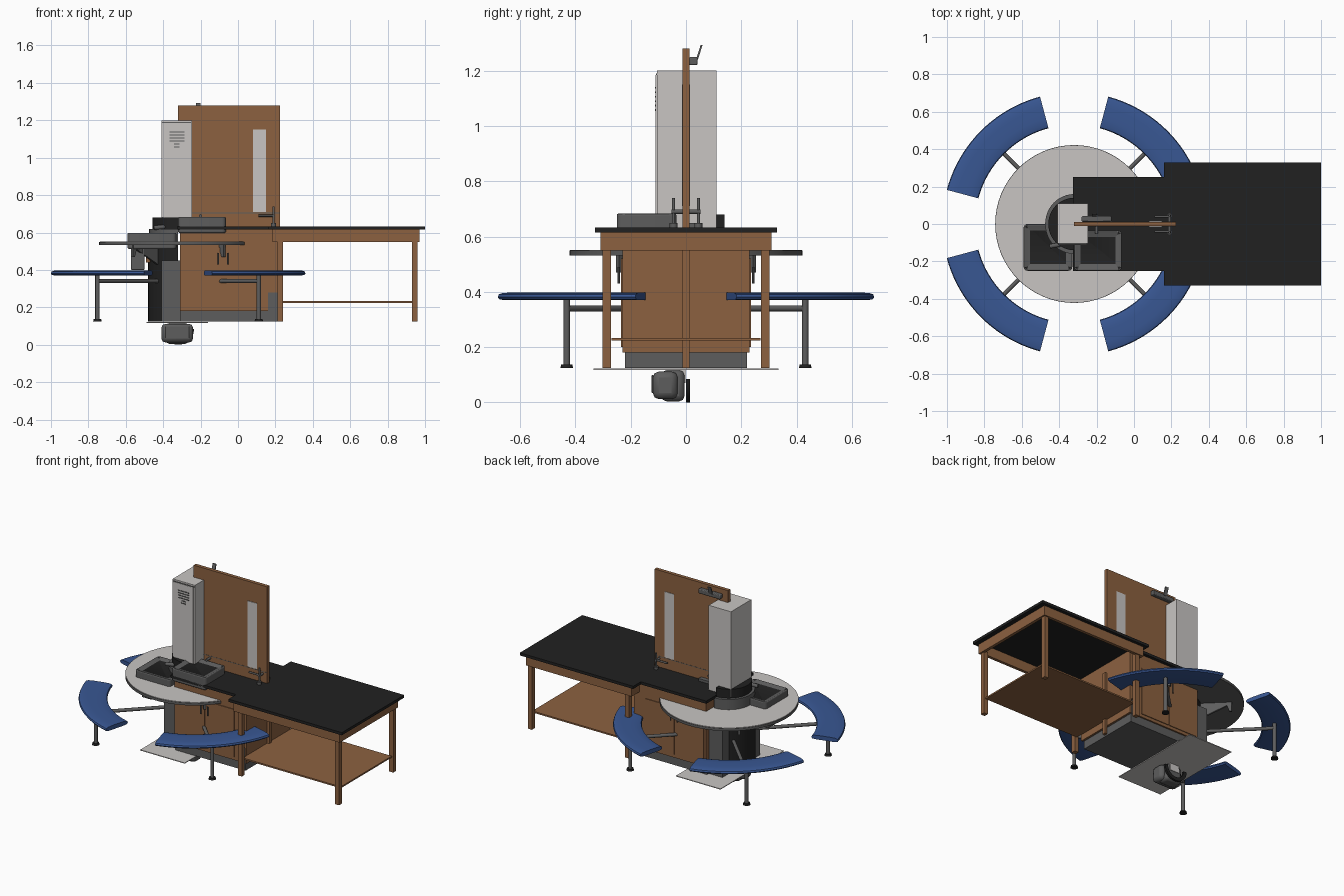
import bpy, bmesh, math
from mathutils import Vector

if "Cube" in bpy.data.objects:
    bpy.data.objects.remove(bpy.data.objects["Cube"])

def mat(name, rgb):
    m = bpy.data.materials.new(name)
    m.diffuse_color = (*rgb, 1)
    m.use_nodes = True
    m.node_tree.nodes["Principled BSDF"].inputs["Base Color"].default_value = m.diffuse_color
    return m

WOOD = mat("brown wood", (0.262, 0.120, 0.051))
BLACK = mat("black", (0.015, 0.015, 0.015))
GREY = mat("dark grey metal", (0.11, 0.11, 0.11))
LIGHT = mat("light grey", (0.58, 0.56, 0.545))
BLUE = mat("blue", (0.04, 0.095, 0.29))
CX = -0.32  # centre of the round table

def finish(name, bm, mats, smooth=False, bevel=0, seg=2):
    bmesh.ops.recalc_face_normals(bm, faces=bm.faces)
    me = bpy.data.meshes.new(name)
    bm.to_mesh(me)
    bm.free()
    ob = bpy.data.objects.new(name, me)
    bpy.context.collection.objects.link(ob)
    for m in mats if isinstance(mats, (list, tuple)) else [mats]:
        me.materials.append(m)
    if bevel:
        b = ob.modifiers.new("bevel", 'BEVEL')
        b.width, b.segments, b.limit_method = bevel, seg, 'ANGLE'
    if smooth:
        bpy.ops.object.select_all(action='DESELECT')
        ob.select_set(True)
        bpy.context.view_layer.objects.active = ob
        bpy.ops.object.shade_smooth_by_angle(angle=math.radians(40))
    return ob

def box(name, x, y, z, m, bevel=0):
    bm = bmesh.new()
    bmesh.ops.create_cube(bm, size=1)
    for v in bm.verts:
        for i, r in enumerate((x, y, z)):
            v.co[i] = r[0] if v.co[i] < 0 else r[1]
    return finish(name, bm, m, bevel > 0, bevel)

def rod(name, a, b, r, m, n=16, r2=None):
    a, b = Vector(a), Vector(b)
    bm = bmesh.new()
    bmesh.ops.create_cone(bm, cap_ends=True, segments=n, radius1=r,
                          radius2=r if r2 is None else r2, depth=(b - a).length)
    q = Vector((0, 0, 1)).rotation_difference(b - a)
    for v in bm.verts:
        v.co = q @ v.co + (a + b) / 2
    return finish(name, bm, m, True)

def prism(name, pts, place, m, smooth=False):
    """Extrude a closed outline; place(u, v, side) gives the 3D point."""
    bm = bmesh.new()
    lo = [bm.verts.new(place(u, v, 0)) for u, v in pts]
    hi = [bm.verts.new(place(u, v, 1)) for u, v in pts]
    bm.faces.new(lo)
    bm.faces.new(hi)
    for i in range(len(pts)):
        j = (i + 1) % len(pts)
        bm.faces.new((lo[i], lo[j], hi[j], hi[i]))
    return finish(name, bm, m, smooth)

def arc(r, a0, a1, n):
    return [(r * math.cos(math.radians(a0 + (a1 - a0) * i / n)),
             r * math.sin(math.radians(a0 + (a1 - a0) * i / n))) for i in range(n + 1)]

# Bench: black worktop in two widths
T = [(-.325, -.25), (.16, -.25), (.16, -.33), (1, -.33), (1, .33), (.16, .33), (.16, .25), (-.325, .25)]
prism("worktop", T, lambda u, v, s: (u, v, .615 + .018 * s), BLACK)
# Bench: apron, legs and lower shelf
box("apron_near_cabinet", (.185, .205), (-.31, .31), (.55, .615), WOOD)
box("apron_end", (.95, .97), (-.31, .31), (.55, .615), WOOD)
box("lower_shelf", (.225, .95), (-.27, .27), (.224, .234), WOOD)
for s, side in ((-1, "front"), (1, "back")):
    y = sorted((.31 * s, .29 * s))
    box(f"apron_{side}", (.205, .95), y, (.55, .615), WOOD)
    for x, end in ((.21, "inner"), (.93, "outer")):
        box(f"{side}_{end}_leg", (x, x + .03), sorted((.302 * s, .272 * s)), (.125, .56), WOOD)
box("middle_stile", (.222, .24), (-.012, .012), (.125, .55), WOOD)

# Cabinet with recessed plinth
box("cabinet", (-.31, .16), (-.23, .23), (.18, .615), WOOD)
box("cabinet_overhang", (.16, .215), (-.23, .23), (.28, .615), WOOD)
box("cabinet_end_panel", (.213, .225), (-.23, .23), (.18, .615), WOOD)
box("plinth", (-.31, .21), (-.22, .22), (.125, .18), GREY)
box("plinth_step", (.16, .212), (-.222, .222), (.18, .28), GREY)
for s, side in ((-1, "front"), (1, "back")):
    for i, x in enumerate((-.295, -.075)):
        box(f"{side}_door_{i}", (x, x + .21), sorted((.23 * s, .235 * s)), (.20, .52), WOOD)
        rod(f"{side}_handle_{i}", (x + .19 - .17 * i, .243 * s, .43),
            (x + .19 - .17 * i, .243 * s, .49), .004, GREY, 8)

# Upright divider board with a light strip
box("divider_board", (-.32, .225), (-.012, .012), (.63, 1.28), WOOD)
box("divider_strip", (.08, .15), (-.015, .015), (.71, 1.15), LIGHT)
box("divider_rail", (-.245, .225), (-.013, .013), (.702, .706), GREY)

# Lamp on the back of the board
box("lamp_housing", (-.28, -.12), (.012, .042), (1.22, 1.25), GREY, .005)
prism("lamp_flap", [(.036, 1.24), (.043, 1.24), (.06, 1.293), (.053, 1.293)],
      lambda u, v, s: (-.225 + .025 * s, u, v), GREY)

# Service taps either side of the board
for s in (-1, 1):
    rod("tap_stem", (.19, .0, .69), (.19, .052 * s, .69), .008, GREY)
    rod("tap_upright", (.19, .045 * s, .64), (.19, .045 * s, .74), .006, GREY)
    rod("tap_spout", (.19, .04 * s, .69), (.11, .04 * s, .69), .006, GREY)
    rod("tap_base", (.19, .045 * s, .633), (.19, .045 * s, .65), .014, GREY)

# Tall column with vent slots
box("tall_column", (-.41, -.245), (-.105, .11), (.63, 1.2), LIGHT)
box("column_front_panel", (-.40, -.255), (-.11, -.105), (.64, 1.185), LIGHT)
box("column_shadow_gap", (-.405, -.25), (-.108, -.105), (1.185, 1.19), GREY)
for i, w in enumerate((.04, .04, .04, .04, .015, .015)):
    z = 1.135 - .016 * i
    box(f"vent_slot_{i}", (-.327 - w, -.327 + w), (-.113, -.11), (z, z + .006), GREY)

# Round table: light top over a dark disc
rod("round_table_edge", (CX, 0, .532), (CX, 0, .549), .422, GREY, 64)
rod("round_table_top", (CX, 0, .549), (CX, 0, .552), .419, LIGHT, 64)

# Pedestal: black half drums and grey service box
HALF = arc(1, 90, 270, 24)
prism("pedestal_drum", HALF, lambda u, v, s: (CX + .16 * u, .16 * v, .125 + .407 * s), BLACK, True)
prism("upper_drum", HALF, lambda u, v, s: (CX + .155 * u, .16 * v, .55 + .07 * s), GREY, True)
prism("upper_drum_core", HALF, lambda u, v, s: (CX + .138 * u, .14 * v, .55 + .13 * s), BLACK, True)
box("service_box", (-.41, -.31), (-.2, .2), (.125, .45), GREY)
box("floor_plate", (-.49, -.16), (-.335, .335), (.117, .122), LIGHT)

# Sinks / trays with a sunken black well
def tray(name, x, y, z):
    bm = bmesh.new()
    bmesh.ops.create_cube(bm, size=1)
    for v in bm.verts:
        for i, r in enumerate((x, y, z)):
            v.co[i] = r[0] if v.co[i] < 0 else r[1]
    up = [e for e in bm.edges if abs(e.verts[0].co.z - e.verts[1].co.z) > .01]
    bmesh.ops.bevel(bm, geom=up, offset=.02, segments=4, affect='EDGES', profile=.5)
    bm.normal_update()
    top = max(bm.faces, key=lambda f: f.normal.z * f.calc_area())
    bmesh.ops.inset_region(bm, faces=[top], thickness=.035)
    for v in top.verts:
        v.co.z -= .012
    top.material_index = 1
    return finish(name, bm, [GREY, BLACK], True, .008, 3)

tray("left_sink", (-.59, -.33), (-.25, 0), (.512, .6))
tray("right_sink", (-.32, -.065), (-.25, -.035), (.597, .685))
box("left_sink_basin", (-.573, -.5), (-.2, -.05), (.4, .53), GREY, .005)
rod("drain_pipe", (-.48, -.12, .44), (-.48, -.12, .53), .012, WOOD)
rod("faucet_spout", (-.45, -.12, .625), (-.345, -.1, .635), .012, GREY)
rod("faucet_post", (-.345, -.1, .56), (-.345, -.1, .645), .014, GREY)
rod("right_faucet", (-.2, -.05, .69), (-.2, .05, .69), .008, GREY)
box("right_faucet_plate", (-.28, -.12), (.012, .04), (.633, .65), GREY)

# Seats with arms, posts, feet and table brackets
SEC = [(.53, .381), (.534, .391), (.55, .396), (.585, .398), (.65, .398), (.686, .396),
       (.701, .391), (.705, .381), (.699, .373), (.68, .37), (.555, .37), (.536, .373)]
for k in range(4):
    bm = bmesh.new()
    rings = []
    for c, s in arc(1, 15 + 90 * k, 75 + 90 * k, 20):
        rings.append([bm.verts.new((CX + r * c, r * s, z)) for r, z in SEC])
    for a, b in zip(rings, rings[1:]):
        for i in range(len(SEC)):
            j = (i + 1) % len(SEC)
            bm.faces.new((a[i], a[j], b[j], b[i]))
    bm.faces.new(rings[0])
    bm.faces.new(rings[-1])
    finish(f"seat_{k}", bm, BLUE, True)
    c, s = arc(1, 45 + 90 * k, 90, 1)[0]
    P = lambda r, z: (CX + r * c, r * s, z)
    rod(f"seat_arm_{k}", P(.12, .34), P(.61, .34), .011, GREY)
    rod(f"seat_post_{k}", P(.61, .13), P(.61, .372), .012, GREY)
    rod(f"seat_foot_{k}", P(.61, .125), P(.61, .137), .023, BLACK, 20, .02)
    prism(f"table_bracket_{k}", [(.14, .533), (.35, .533), (.35, .47), (.335, .47), (.32, .51), (.14, .42)],
          lambda u, v, t: (CX + u * c - (t - .5) * .015 * s, u * s + (t - .5) * .015 * c, v), GREY)

# Unit hanging below the floor plate
box("under_unit", (-.41, -.24), (-.12, -.03), (.012, .112), GREY, .022)
box("under_unit_face", (-.39, -.26), (-.124, -.118), (.035, .1), GREY, .002)
box("under_unit_lid", (-.385, -.265), (-.09, -.005), (.004, .117), GREY, .02)
box("under_unit_back", (-.36, -.29), (-.03, -.002), (.07, .117), LIGHT)
U = arc(.085, 180, 360, 20) + arc(.062, 360, 180, 20)
prism("under_unit_ring", U, lambda u, v, s: (CX + u, .014 * s, .085 + v), BLACK, True)
